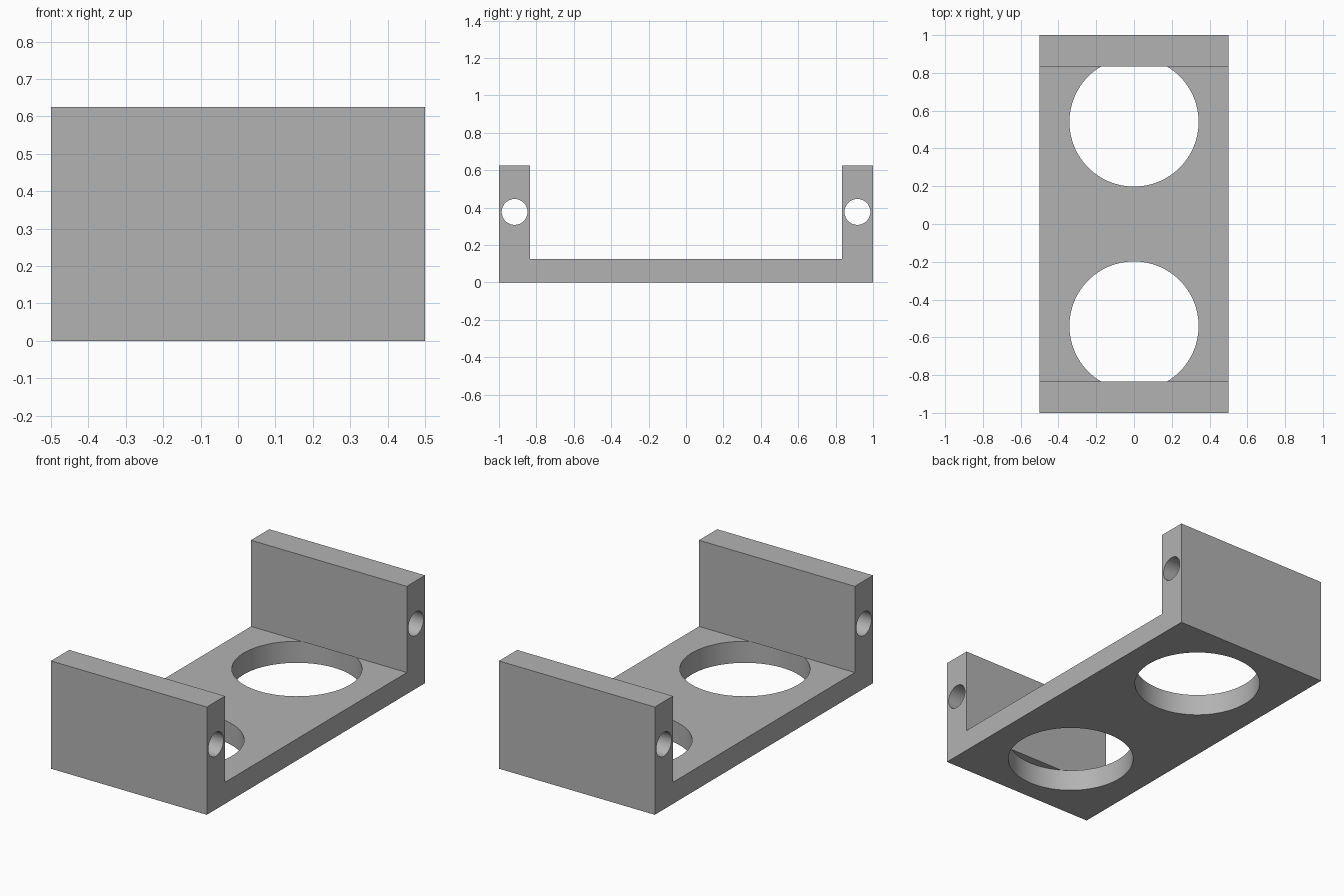
import bpy
import bmesh
import math

cube = bpy.data.objects.get("Cube")
if cube:
    bpy.data.objects.remove(cube)

HALF_W, HALF_L, HEIGHT = 0.5, 1.0, 0.625
FLOOR, WALL = 0.125, 0.167

# Plain grey material
grey = bpy.data.materials.new("plain_grey")
grey.use_nodes = True
colour = (0.45, 0.45, 0.45, 1)
grey.diffuse_color = colour
grey.node_tree.nodes["Principled BSDF"].inputs["Base Color"].default_value = colour

# Bracket body: U-shaped side profile extruded across the width
inner = HALF_L - WALL
profile = [(-HALF_L, 0), (HALF_L, 0), (HALF_L, HEIGHT), (inner, HEIGHT),
           (inner, FLOOR), (-inner, FLOOR), (-inner, HEIGHT), (-HALF_L, HEIGHT)]
bm = bmesh.new()
face = bm.faces.new([bm.verts.new((-HALF_W, y, z)) for y, z in profile])
extruded = bmesh.ops.extrude_face_region(bm, geom=[face])["geom"]
bmesh.ops.translate(bm, vec=(2 * HALF_W, 0, 0),
                    verts=[v for v in extruded if isinstance(v, bmesh.types.BMVert)])
bmesh.ops.recalc_face_normals(bm, faces=bm.faces)
mesh = bpy.data.meshes.new("bracket")
bm.to_mesh(mesh)
bm.free()
mesh.materials.append(grey)
bracket = bpy.data.objects.new("bracket", mesh)
bpy.context.collection.objects.link(bracket)


def drill(name, radius, depth, location, rotation=(0, 0, 0)):
    """Cut a round hole in the bracket."""
    bpy.ops.mesh.primitive_cylinder_add(vertices=96, radius=radius, depth=depth,
                                        location=location, rotation=rotation)
    cutter = bpy.context.object
    cutter.name = name
    cutter.hide_render = True
    cutter.data.materials.append(grey)
    bpy.context.view_layer.objects.active = bracket
    cut = bracket.modifiers.new(name, "BOOLEAN")
    cut.operation = "DIFFERENCE"
    cut.solver = "EXACT"
    cut.object = cutter
    bpy.ops.object.modifier_apply(modifier=cut.name)
    bpy.data.objects.remove(cutter)


for side in (-1, 1):
    # Large floor opening, reaching under the wall but not into it
    drill("floor_hole", 0.342, 2 * FLOOR, (0, side * 0.54, 0))
    # Pin hole running the length of the wall
    drill("pin_hole", 0.069, 3 * HALF_W, (0, side * (HALF_L - WALL / 2), 0.377),
          (0, math.pi / 2, 0))

# Smooth hole walls with crisp rims
bpy.ops.object.select_all(action="DESELECT")
bracket.select_set(True)
bpy.context.view_layer.objects.active = bracket
bpy.ops.object.shade_smooth_by_angle(angle=math.radians(30))
